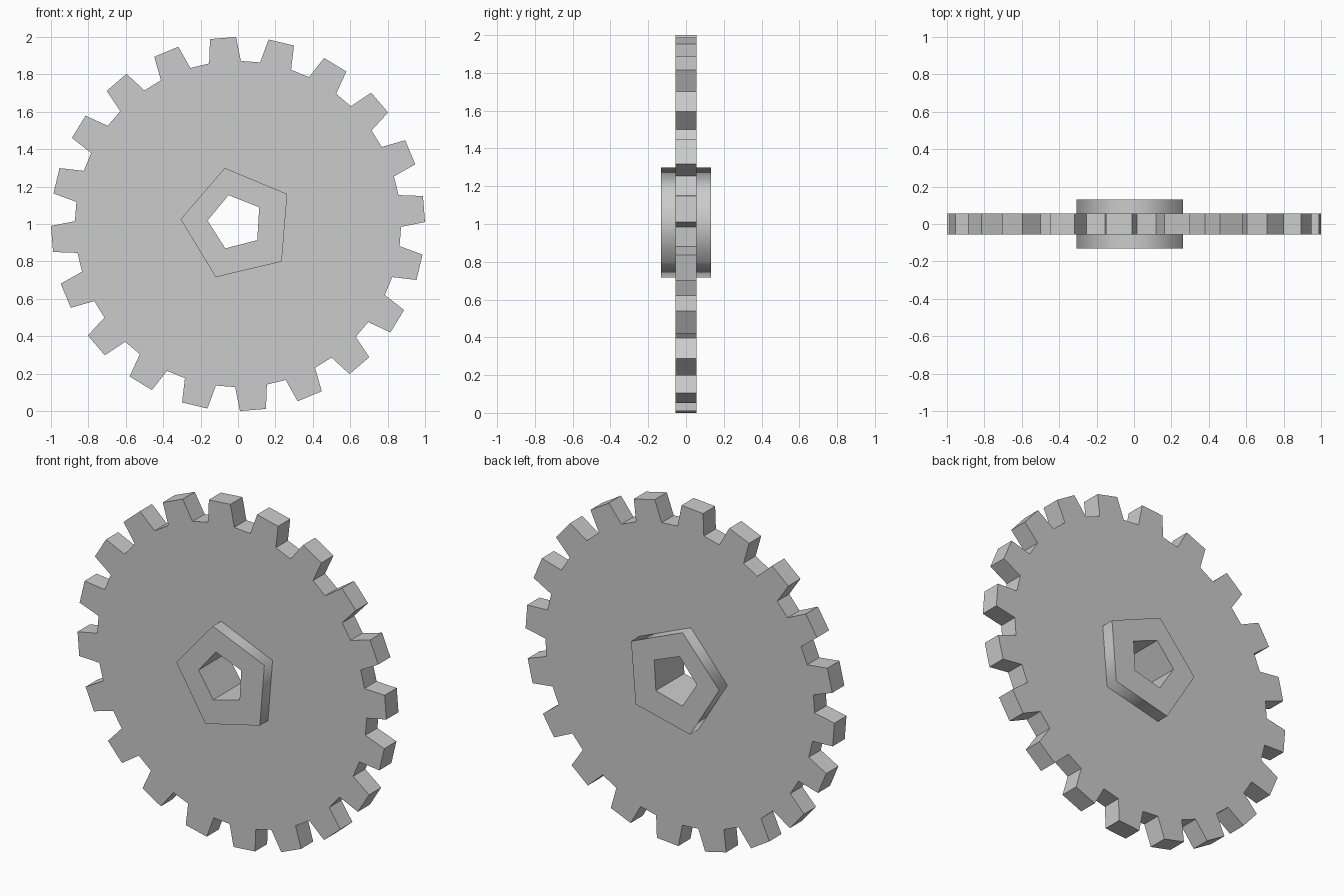
import bpy, bmesh
from math import cos, sin, radians

if "Cube" in bpy.data.objects:
    bpy.data.objects.remove(bpy.data.objects["Cube"])

TEETH = 20
PITCH = 360 / TEETH
WHEEL_Y, HUB_Y = 0.056, 0.132


def polar(r, deg, cx=0.0, cz=1.0):
    return (cx + r * cos(radians(deg)), cz + r * sin(radians(deg)))


def pentagon(r, phase, cx=0.0, cz=1.0):
    return [polar(r, phase + 72 * i, cx, cz) for i in range(5)]


# Tooth outline, hub outline and the slightly offset bore
teeth = []
for i in range(TEETH):
    mid = 4.6 + i * PITCH
    for r, off in ((0.872, -5.6), (1.0, -4.0), (1.0, 4.0), (0.872, 5.6)):
        teeth.append(polar(r, mid + off))
hub = pentagon(0.308, 103.3)
bore = pentagon(0.150, 104.5, -0.013, 1.009)

bm = bmesh.new()


def ring(points, y):
    """Closed loop of edges at depth y."""
    vs = [bm.verts.new((x, y, z)) for x, z in points]
    es = [bm.edges.new((vs[i], vs[(i + 1) % len(vs)])) for i in range(len(vs))]
    return vs, es


def wall(a, b, smooth=False):
    """Side faces between two matching loops."""
    n = len(a[0])
    for i in range(n):
        j = (i + 1) % n
        f = bm.faces.new((a[0][i], a[0][j], b[0][j], b[0][i]))
        f.smooth = smooth
    if smooth:
        for e in a[1] + b[1]:
            e.smooth = False


def cap(outer, inner):
    """Flat face with a hole."""
    bmesh.ops.triangle_fill(bm, edges=outer[1] + inner[1], use_beauty=True)


# Each side: wheel face, raised hub wall, hub face
rims, bores = [], []
for s in (-1, 1):
    rim = ring(teeth, s * WHEEL_Y)
    hub_base = ring(hub, s * WHEEL_Y)
    hub_top = ring(hub, s * HUB_Y)
    hole = ring(bore, s * HUB_Y)
    cap(rim, hub_base)
    wall(hub_base, hub_top, smooth=True)
    cap(hub_top, hole)
    rims.append(rim)
    bores.append(hole)

# Toothed rim and through bore
wall(*rims)
wall(*bores)
bmesh.ops.recalc_face_normals(bm, faces=bm.faces[:])

mesh = bpy.data.meshes.new("gear_wheel")
bm.to_mesh(mesh)
bm.free()
bpy.context.collection.objects.link(bpy.data.objects.new("gear_wheel", mesh))
